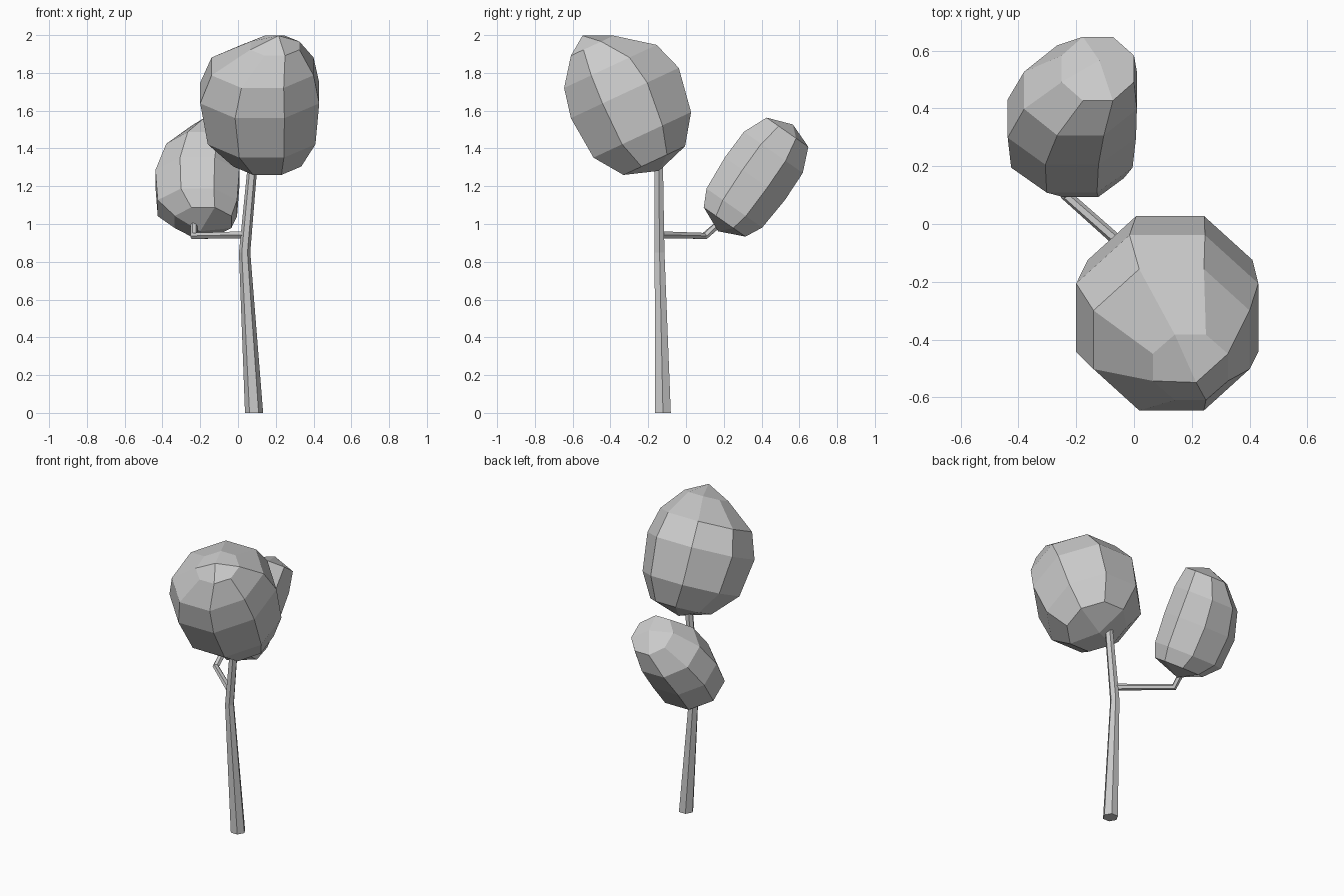
import bpy
import bmesh
import math
from mathutils import Vector

cube = bpy.data.objects.get("Cube")
if cube:
    bpy.data.objects.remove(cube, do_unlink=True)

grey = bpy.data.materials.new("plain_grey")
grey.use_nodes = True
colour = (0.6, 0.6, 0.6, 1)
grey.diffuse_color = colour
grey.node_tree.nodes["Principled BSDF"].inputs["Base Color"].default_value = colour


def add_object(name, bm):
    bmesh.ops.recalc_face_normals(bm, faces=bm.faces)
    mesh = bpy.data.meshes.new(name)
    bm.to_mesh(mesh)
    bm.free()
    mesh.materials.append(grey)
    obj = bpy.data.objects.new(name, mesh)
    bpy.context.collection.objects.link(obj)
    return obj


def bridge(bm, rings):
    """Join successive rings of vertices with quads."""
    for low, high in zip(rings, rings[1:]):
        for k in range(len(low)):
            n = (k + 1) % len(low)
            bm.faces.new((low[k], low[n], high[n], high[k]))


def tube(name, path, radii, sides=6, level=False):
    """Tapered polygonal tube along a path, mitred at its joints."""
    bm = bmesh.new()
    pts = [Vector(p) for p in path]
    up = Vector((0, 0, 1))
    rings = []
    for i, (p, r) in enumerate(zip(pts, radii)):
        before = (p - pts[i - 1]).normalized() if i else Vector()
        after = (pts[i + 1] - p).normalized() if i + 1 < len(pts) else Vector()
        tangent = up if level else (before + after).normalized()
        side = Vector((1, 0, 0)) if level else tangent.cross(up).normalized()
        other = tangent.cross(side)
        angles = [math.tau * k / sides for k in range(sides)]
        rings.append([bm.verts.new(p + r * (side * math.cos(a) + other * math.sin(a)))
                      for a in angles])
    bridge(bm, rings)
    bm.faces.new(rings[0])
    bm.faces.new(rings[-1])
    return add_object(name, bm)


def crown(name, centre, lean, bottom, rows, top):
    """Eight-sided leaf mass, leaning in y, with four quads closing each end.

    Ends: (height, x shift, depth shift).
    Rows: (height, x shift, depth shift, half width, half depth).
    """
    bm = bmesh.new()
    c = Vector(centre)
    axis = Vector((0, math.sin(lean), math.cos(lean)))
    depth = Vector((0, math.cos(lean), -math.sin(lean)))
    across = Vector((1, 0, 0))

    def vert(h, x, d):
        return bm.verts.new(c + axis * h + across * x + depth * d)

    corner = 1 / math.cos(math.pi / 8)
    angles = [math.pi / 8 + math.tau * k / 8 for k in range(8)]
    rings = [[vert(h, x + w * corner * math.cos(a), d + t * corner * math.sin(a))
              for a in angles] for h, x, d, w, t in rows]
    bridge(bm, rings)
    for pole, ring in ((bottom, rings[0]), (top, rings[-1])):
        tip = vert(*pole)
        for k in range(0, 8, 2):
            bm.faces.new((tip, ring[k], ring[k + 1], ring[(k + 2) % 8]))
    return add_object(name, bm)


# Trunk with a slight bend, and the side branch with its upturned tip
tube("trunk", [(0.085, -0.122, 0), (0.035, -0.14, 0.85), (0.085, -0.145, 1.4)],
     [0.048, 0.03, 0.025], level=True)
tube("side_branch", [(0.035, -0.14, 0.943), (-0.235, 0.1, 0.937), (-0.23, 0.22, 1.04)],
     [0.021, 0.02, 0.02])

# Upper egg-shaped leaf mass, leaning forward
crown("large_crown", (0.115, -0.316, 1.653), math.radians(-25),
      (-0.41, 0.04, 0),
      [(-0.35, 0.04, 0, 0.18, 0.18),
       (-0.2, 0.01, 0, 0.285, 0.285),
       (0.04, 0, 0.01, 0.315, 0.315),
       (0.2, 0.015, 0, 0.27, 0.27),
       (0.34, 0.08, -0.04, 0.13, 0.125)],
      (0.41, 0.1, -0.065))

# Lower flattened leaf mass, leaning back, straight on one side and bulging on the other
crown("small_crown", (-0.2, 0.365, 1.24), math.radians(35),
      (-0.34, 0, 0),
      [(-0.28, 0.015, 0, 0.15, 0.135),
       (-0.19, -0.015, 0, 0.21, 0.18),
       (0, -0.015, 0, 0.222, 0.195),
       (0.17, 0.015, 0, 0.195, 0.19),
       (0.3, 0.075, 0, 0.125, 0.135)],
      (0.35, 0.08, 0))
